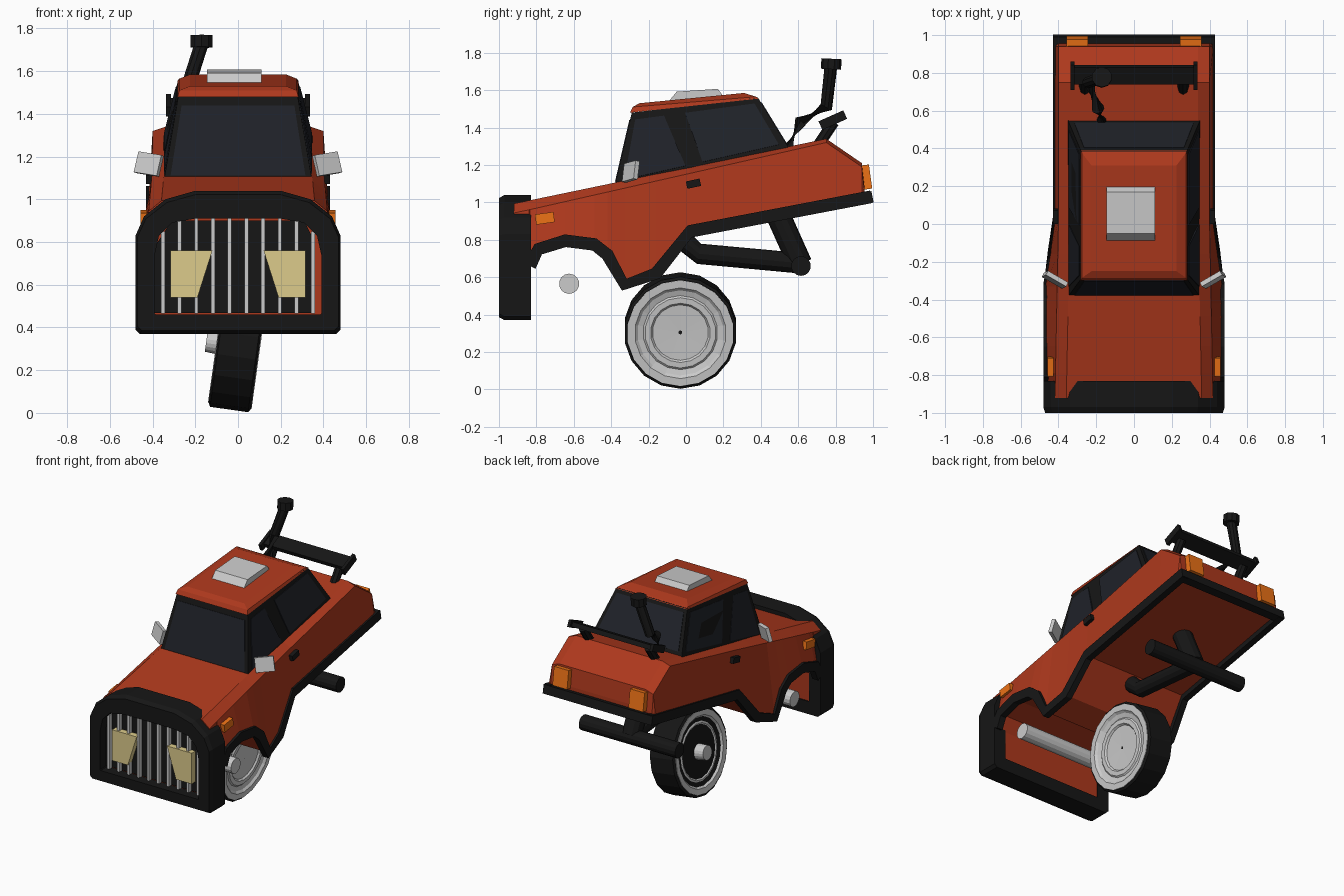
import bpy, bmesh
from math import radians
from mathutils import Vector, Matrix

if "Cube" in bpy.data.objects:
    bpy.data.objects.remove(bpy.data.objects["Cube"])

def mat(name, c):
    m = bpy.data.materials.new(name)
    m.diffuse_color = (*c, 1)
    m.use_nodes = True
    m.node_tree.nodes["Principled BSDF"].inputs["Base Color"].default_value = m.diffuse_color
    return m

RED = mat("red_paint", (0.42, 0.04, 0.012))
BLACK = mat("black_plastic", (0.008, 0.008, 0.008))
GLASS = mat("dark_glass", (0.014, 0.016, 0.022))
ORANGE = mat("orange_lens", (0.85, 0.17, 0.008))
CREAM = mat("headlight_lens", (0.72, 0.6, 0.26))

def finish(name, bm, m=None):
    bmesh.ops.remove_doubles(bm, verts=bm.verts, dist=1e-5)
    bmesh.ops.recalc_face_normals(bm, faces=bm.faces)
    me = bpy.data.meshes.new(name)
    bm.to_mesh(me)
    bm.free()
    ob = bpy.data.objects.new(name, me)
    bpy.context.collection.objects.link(ob)
    if m:
        me.materials.append(m)
    return ob

def loft(name, rings, m=None, loop=False):
    """Skin closed rings; cap the ends, or join last to first."""
    bm = bmesh.new()
    vs = [[bm.verts.new(p) for p in r] for r in rings]
    n = len(vs[0])
    pairs = list(zip(vs, vs[1:])) + ([(vs[-1], vs[0])] if loop else [])
    for a, b in pairs:
        for i in range(n):
            j = (i + 1) % n
            bm.faces.new((a[i], a[j], b[j], b[i]))
    if not loop:
        bm.faces.new(vs[0])
        bm.faces.new(vs[-1])
    return finish(name, bm, m)

def box(name, c, size, m=None, rot=(0, 0, 0)):
    bm = bmesh.new()
    bmesh.ops.create_cube(bm, size=1, matrix=Matrix.Diagonal((*size, 1)))
    ob = finish(name, bm, m)
    ob.location = c
    ob.rotation_euler = [radians(a) for a in rot]
    return ob

def tube(name, pts, r, m=None, n=12):
    """Round pipe through points."""
    pts = [Vector(p) for p in pts]
    rings = []
    for i, p in enumerate(pts):
        d = (pts[min(i + 1, len(pts) - 1)] - pts[max(i - 1, 0)]).normalized()
        u = d.cross(Vector((0, 0, 1)) if abs(d.z) < 0.8 else Vector((0, 1, 0))).normalized()
        v = d.cross(u)
        rings.append([p + (Matrix.Rotation(6.283185 * k / n, 3, d) @ v) * r for k in range(n)])
    return loft(name, rings, m)

def lathe(name, prof, m=None, n=18):
    """Turn (radius, x) profile about the x axis."""
    rings = [[Matrix.Rotation(6.283185 * k / n, 3, 'X') @ Vector((x, 0, r)) for k in range(n)] for r, x in prof]
    return loft(name, rings, m)

# Body shell: stations along y with bottom height, top height, bottom width, top width, shoulder drop
path = [(.99, 1.03), (.02, .845), (-.16, .62), (-.33, .56), (-.42, .72), (-.49, .775),
        (-.645, .795), (-.79, .75), (-.835, .66)]

def width(y):
    t = min(max((.02 - y) / .35, 0), 1)
    return .42 + .05 * t

def station(y, zb, zt=None):
    zt = zt or 1.34 + (y - .75) * .2075
    w = width(y)
    wt = .40 + .02 * min(max(-y, 0), 1)
    d = .02 + .03 * min(max((.75 - y) / 1.6, 0), 1)
    return [(w, y, zb), (wt, y, zt - d), (wt - .06, y, zt), (.06 - wt, y, zt), (-wt, y, zt - d), (-w, y, zb)]

st = [station(.955, 1.02, 1.08), station(.94, 1.02, 1.21), station(.75, .985)]
st += [station(*p) for p in path[1:]]
st += [station(-.84, .38), station(-.92, .38)]
loft("body", st, RED)

# Sill and wheel arch trim
for s, side in ((1, "right"), (-1, "left")):
    rings = []
    for i, (y, z) in enumerate(path):
        a = Vector(path[max(i - 1, 0)])
        b = Vector(path[min(i + 1, len(path) - 1)])
        d = (b - a).normalized()
        ny, nz = d.y * .034, -d.x * .034
        w = width(y) + .01
        rings.append([(s * w, y + ny, z + nz), (s * w, y - ny, z - nz),
                      (s * (w - .045), y - ny, z - nz), (s * (w - .045), y + ny, z + nz)])
    loft("sill_trim_" + side, rings, BLACK)
box("rear_bumper", (0, .97, 1.025), (.86, .055, .062), BLACK, (11, 0, 0))

# Front grille surround
def full(h):
    return h + [(-x, z) for x, z in reversed(h)]

outer = full([(.46, .37), (.48, .39), (.48, .83), (.44, .92), (.34, 1.0), (.2, 1.04)])
inner = full([(.385, .46), (.39, .465), (.39, .74), (.37, .83), (.31, .89), (.2, .91)])
loft("grille_surround", [
    [(x, -.83, z) for x, z in outer], [(x, -.97, z) for x, z in outer],
    [(x * .98, -1, .7 + (z - .7) * .95) for x, z in outer],
    [(x, -1, z) for x, z in inner], [(x, -.83, z) for x, z in inner]], BLACK, True)
loft("grille_panel", [[(x, y, z) for x, z in
     [(-.39, .468), (.36, .468), (.36, .80), (.31, .90), (-.31, .90), (-.39, .78)]] for y in (-.915, -.93)], BLACK)
for i in range(10):
    x = -.352 + i * .0782
    top = .85 if i in (0, 9) else .91
    box("grille_bar", (x, -.945, (.465 + top) / 2), (.018, .03, top - .465))
for s in (1, -1):
    loft("headlight", [[(s * x, y, z) for x, z in [(.12, .76), (.315, .76), (.315, .54), (.19, .54)]]
                       for y in (-.93, -.972)], CREAM)

# Cabin frame
base = [Vector(p) for p in [(-.35, -.385, 1.07), (.35, -.385, 1.07), (.35, .55, 1.29), (-.35, .55, 1.29)]]
top = [Vector(p) for p in [(-.28, -.29, 1.48), (.28, -.29, 1.48), (.28, .385, 1.56), (-.28, .385, 1.56)]]
loft("cabin_frame", [base, top], BLACK)

def window(name, i, uv):
    """Glass pane given in (u, v) of one cabin side."""
    j = (i + 1) % 4
    n = (base[j] - base[i]).cross(top[i] - base[i]).normalized()
    pts = [base[i].lerp(base[j], u).lerp(top[i].lerp(top[j], u), v) for u, v in uv]
    loft(name, [[p - n * .01 for p in pts], [p + n * .004 for p in pts]], GLASS)

pane = [(.04, .1), (.96, .1), (.96, .9), (.04, .9)]
window("windscreen", 0, pane)
window("rear_window", 2, pane)
fwd = [(.05, .1), (.41, .1), (.26, .9), (.04, .9)]
aft = [(.51, .1), (.96, .1), (.95, .9), (.42, .9)]
window("front_window_right", 1, fwd)
window("back_window_right", 1, aft)
for nm, uv in (("front_window_left", fwd), ("back_window_left", aft)):
    window(nm, 3, [(1 - u, v) for u, v in uv])

# Roof and roof scoop
loft("roof", [[(sx * .283, y, z) for sx, y, z in [(-1, -.30, 1.48), (1, -.30, 1.48), (1, .39, 1.555), (-1, .39, 1.555)]],
              [(sx * .275, y, z) for sx, y, z in [(-1, -.285, 1.51), (1, -.285, 1.51), (1, .375, 1.565), (-1, .375, 1.565)]],
              [(sx * .225, y, z) for sx, y, z in [(-1, -.25, 1.53), (1, -.25, 1.53), (1, .31, 1.585), (-1, .31, 1.585)]]], RED)
loft("roof_scoop", [[(x, y, z) for y, z in [(-.1, 1.53), (-.05, 1.592), (.17, 1.607), (.205, 1.56)]]
                    for x in (-.145, .11)])

# Mirrors, handles and lamps
for s in (1, -1):
    box("mirror", (s * .418, -.295, 1.165), (.125, .025, .1), None, (-12, s * -8, s * 30))
    box("door_handle", (s * .415, .04, 1.1), (.03, .075, .04), BLACK, (12, 0, 0))
    box("side_indicator", (s * .442, -.755, .915), (.03, .1, .055), ORANGE, (8, 0, 0))
    box("tail_light", (s * .3, .962, 1.135), (.115, .05, .13), ORANGE, (8, 0, 0))

# Front axle and single tilted wheel
tube("front_axle", [(-.42, -.625, .565), (.42, -.625, .565)], .054, None, 14)
tyre = lathe("tyre", [(.2, -.08), (.28, -.1), (.302, -.09), (.302, .09), (.288, .1), (.2, .075)], BLACK)
hub = lathe("wheel_hub", [(.01, .075), (.15, .078), (.16, .09), (.19, .09), (.2, .082), (.23, .09), (.245, .104), (.286, .104),
                          (.284, -.102), (.245, -.1), (.22, -.075), (.19, -.085), (.15, -.06), (.055, -.07), (.05, -.15), (.01, -.15)])
for ob in (tyre, hub):
    ob.location = (0, -.03, .315)
    ob.rotation_euler = (0, radians(8), 0)

# Rear suspension arms
tube("rear_crossbar", [(-.38, .615, .66), (.38, .615, .66)], .053, BLACK, 14)
tube("trailing_arm", [(0, -.03, .81), (0, .07, .725), (0, .61, .675)], .055, BLACK)
tube("rear_strut", [(0, .48, .96), (0, .61, .67)], .065, BLACK)

# Rear deck rack
box("rack_bar", (0, .79, 1.44), (.64, .10, .032), BLACK, (24, 0, 0))
for s in (1, -1):
    box("rack_end", (s * .325, .785, 1.44), (.022, .145, .05), BLACK, (24, 0, 0))
    tube("rack_post", [(s * .26, .71, 1.31), (s * .26, .79, 1.43)], .03, BLACK, 8)

# Snorkel
tube("snorkel", [(-.17, .54, 1.28), (-.19, .61, 1.43), (-.24, .75, 1.51), (-.17, .775, 1.73)], .034, BLACK, 10)
tube("snorkel_cap", [(-.17, .775, 1.712), (-.17, .778, 1.768)], .054, BLACK, 10)
